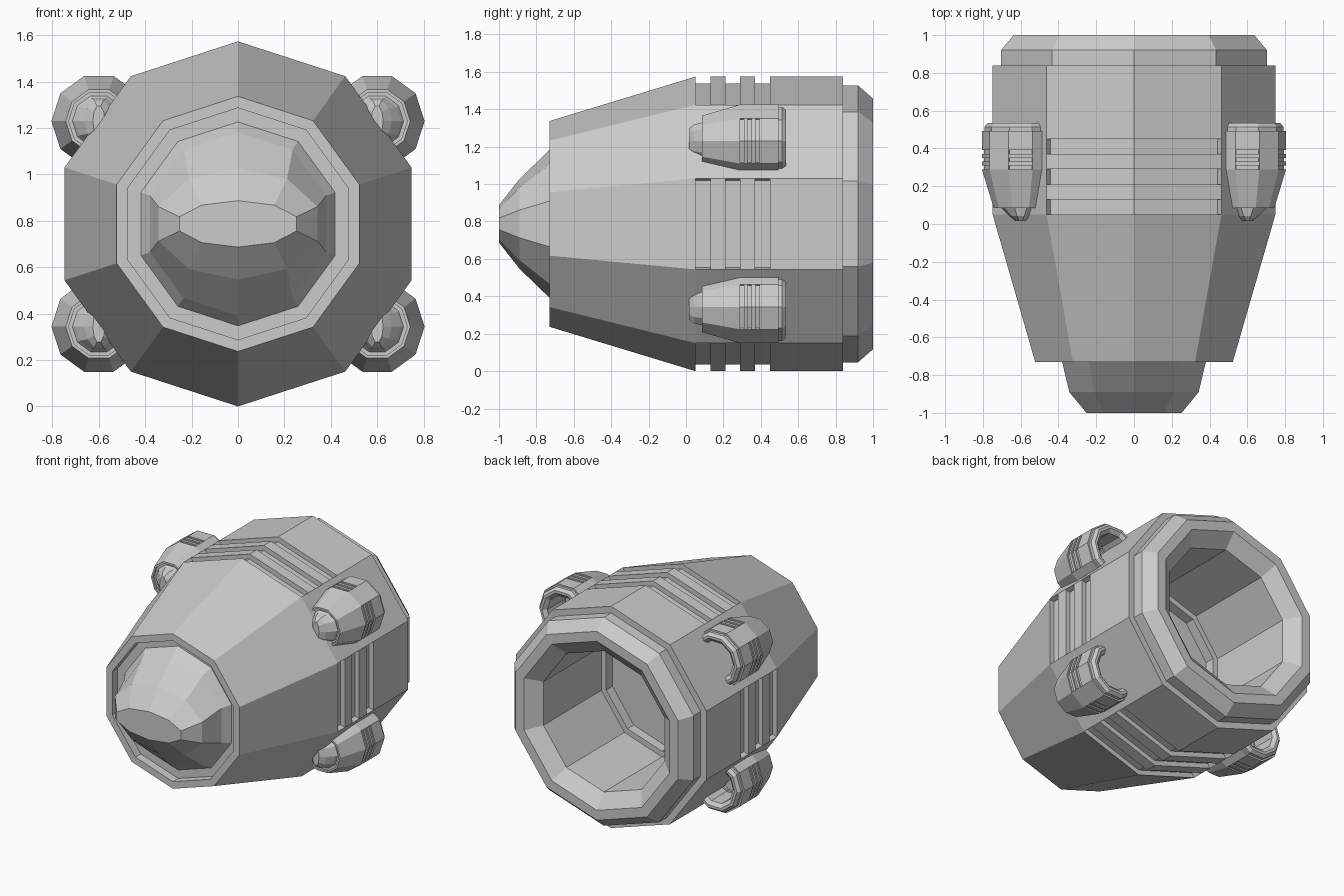
import bpy, bmesh, math

if "Cube" in bpy.data.objects:
    bpy.data.objects.remove(bpy.data.objects["Cube"])

SIDES = 10
CZ = 0.787          # height of the main axis

grey = bpy.data.materials.new("hull grey")
grey.diffuse_color = (0.6, 0.6, 0.6, 1)
grey.use_nodes = True
grey.node_tree.nodes["Principled BSDF"].inputs["Base Color"].default_value = grey.diffuse_color


def loft(name, rings):
    """Closed ten-sided loft along y; rings are (y, x radius, z radius)."""
    bm = bmesh.new()
    loops = []
    for y, rx, rz in rings:
        loops.append([bm.verts.new((rx * math.cos(math.radians(90 + 36 * k)), y,
                                    rz * math.sin(math.radians(90 + 36 * k))))
                      for k in range(SIDES)])
    bands = []
    for a, b in zip(loops, loops[1:]):
        bands.append([bm.faces.new((a[k], a[(k + 1) % SIDES], b[(k + 1) % SIDES], b[k]))
                      for k in range(SIDES)])
    bm.faces.new(loops[0])
    bm.faces.new(loops[-1])
    return bm, bands


def finish(bm, name):
    bmesh.ops.recalc_face_normals(bm, faces=bm.faces)
    me = bpy.data.meshes.new(name)
    bm.to_mesh(me)
    bm.free()
    me.materials.append(grey)
    return me


# Hull: front recess, tapered nose, banded barrel, stepped rear collar, hollow nozzle
profile = [(-0.67, 0.50), (-0.73, 0.50), (-0.73, 0.55),
           (0.05, 0.787), (0.13, 0.787), (0.21, 0.787), (0.29, 0.787), (0.37, 0.787),
           (0.45, 0.787), (0.84, 0.787), (0.84, 0.74), (0.92, 0.74), (1.0, 0.67),
           (1.0, 0.60), (0.92, 0.50), (0.27, 0.50), (0.27, 0.46), (0.20, 0.46)]
bm, bands = loft("hull", [(y, r, r) for y, r in profile])

# Grooves: three bands sunk on the top, bottom and side panels, not on the diagonals
diagonal = (1, 3, 6, 8)
groove = [bands[i][k] for i in (3, 5, 7) for k in range(SIDES) if k not in diagonal]
out = bmesh.ops.extrude_face_region(bm, geom=groove)
for g in out["geom"]:
    if isinstance(g, bmesh.types.BMVert):
        g.co.x *= 0.955
        g.co.z *= 0.955
for f in groove:
    if f.is_valid:
        bm.faces.remove(f)
hull_mesh = finish(bm, "hull")

# Canopy: faceted dome flattening to a wide blunt tip
bm, _ = loft("canopy", [(-0.66, 0.447, 0.447), (-0.73, 0.40, 0.395),
                        (-0.89, 0.36, 0.24), (-1.0, 0.265, 0.10)])
canopy_mesh = finish(bm, "canopy")


def place(name, mesh, loc=(0, 0, CZ), scale=1.0, roll=0.0):
    ob = bpy.data.objects.new(name, mesh)
    ob.location = loc
    ob.scale = (scale,) * 3
    ob.rotation_euler = (0, roll, 0)
    bpy.context.collection.objects.link(ob)


place("hull", hull_mesh)
place("canopy", canopy_mesh)

# Side pods: small quarter-turned copies of the hull on the four diagonal panels
for sx, side in ((-1, "left"), (1, "right")):
    for sz, level in ((-1, "lower"), (1, "upper")):
        loc = (sx * 0.6, 0.275, CZ + sz * 0.443)
        place(f"{level}_{side}_pod", hull_mesh, loc, 0.26, math.pi / 2)
        place(f"{level}_{side}_pod_nose", canopy_mesh, loc, 0.26, math.pi / 2)
